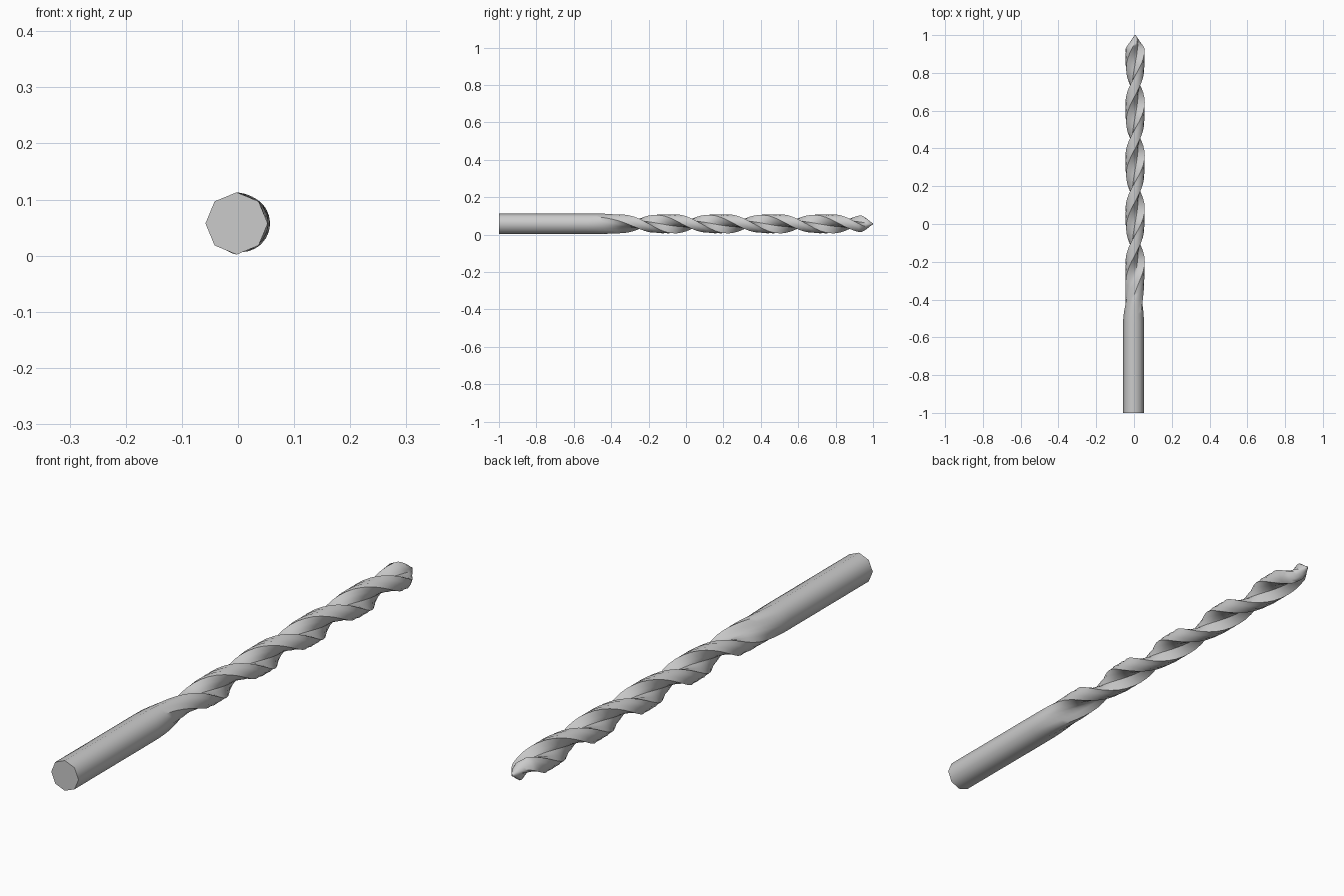
import bpy, bmesh
from math import pi, sin, cos, radians

if "Cube" in bpy.data.objects:
    bpy.data.objects.remove(bpy.data.objects["Cube"])

SHANK_R, FLUTE_R, ZC = 0.0555, 0.051, 0.0575
HALF_TURN = 0.281                      # length of half a twist
RUN_START, RUN_END = -0.531, -0.25     # flute run-out between shank and full twist
TIP_START = 0.925

# Half of the two-lobed flute section: (angle in degrees, radius factor)
HALF = [(-33, 1), (-11, 1), (12, 1), (34, 0.94),
        (54, 0.62), (80, 0.38), (106, 0.32), (129, 0.52)]
SECTION = HALF + [(a + 180, r) for a, r in HALF]


def twist(y):
    if y <= RUN_START:
        return -pi
    if y < RUN_END:
        t = (y - RUN_START) / (RUN_END - RUN_START)
        return -pi + pi / 2 * t * t
    return -pi / 2 + pi * (y - RUN_END) / HALF_TURN


def ring(y):
    t = min(max((y - RUN_START) / (RUN_END + 0.03 - RUN_START), 0), 1)
    w = t * t * (3 - 2 * t)
    # pointed end: rounded cone limit on the radius
    limit = 1.0
    if y > TIP_START:
        limit = FLUTE_R * max(1 - ((y - TIP_START) / (1 - TIP_START)) ** 1.3, 0.06)
    pts = []
    for k, (deg, rf) in enumerate(SECTION):
        # octagon point of the shank (corners and edge middles)
        oct_a = -22.5 + 22.5 * k
        oct_r = SHANK_R * (1 if k % 2 else cos(pi / 8))
        a = twist(y) + radians(oct_a + (deg - oct_a) * w)
        r = min(oct_r + (FLUTE_R * rf - oct_r) * w, limit)
        pts.append((-0.0025 + 0.0085 * w + r * sin(a), y, ZC + r * cos(a)))
    return pts


# Ring positions: shank, run-out, twisted body, tip
ys = [-1, RUN_START]
ys += [RUN_START + (RUN_END - RUN_START) * i / 10 for i in range(1, 11)]
n = 46
ys += [RUN_END + (TIP_START - RUN_END) * i / n for i in range(1, n + 1)]
ys += [TIP_START + (1 - TIP_START) * i / 6 for i in range(1, 7)]

# Loft the drill bit
bm = bmesh.new()
rings = [[bm.verts.new(p) for p in ring(y)] for y in ys]
m = len(SECTION)
for a, b in zip(rings, rings[1:]):
    for i in range(m):
        j = (i + 1) % m
        bm.faces.new((a[i], a[j], b[j], b[i]))
bm.faces.new(rings[0])
bm.faces.new(rings[-1])
bmesh.ops.recalc_face_normals(bm, faces=bm.faces)

mesh = bpy.data.meshes.new("drill_bit")
bm.to_mesh(mesh)
bm.free()
bit = bpy.data.objects.new("drill_bit", mesh)
bpy.context.collection.objects.link(bit)
bpy.context.view_layer.objects.active = bit
bit.select_set(True)
bpy.ops.object.shade_smooth_by_angle(angle=radians(46))
